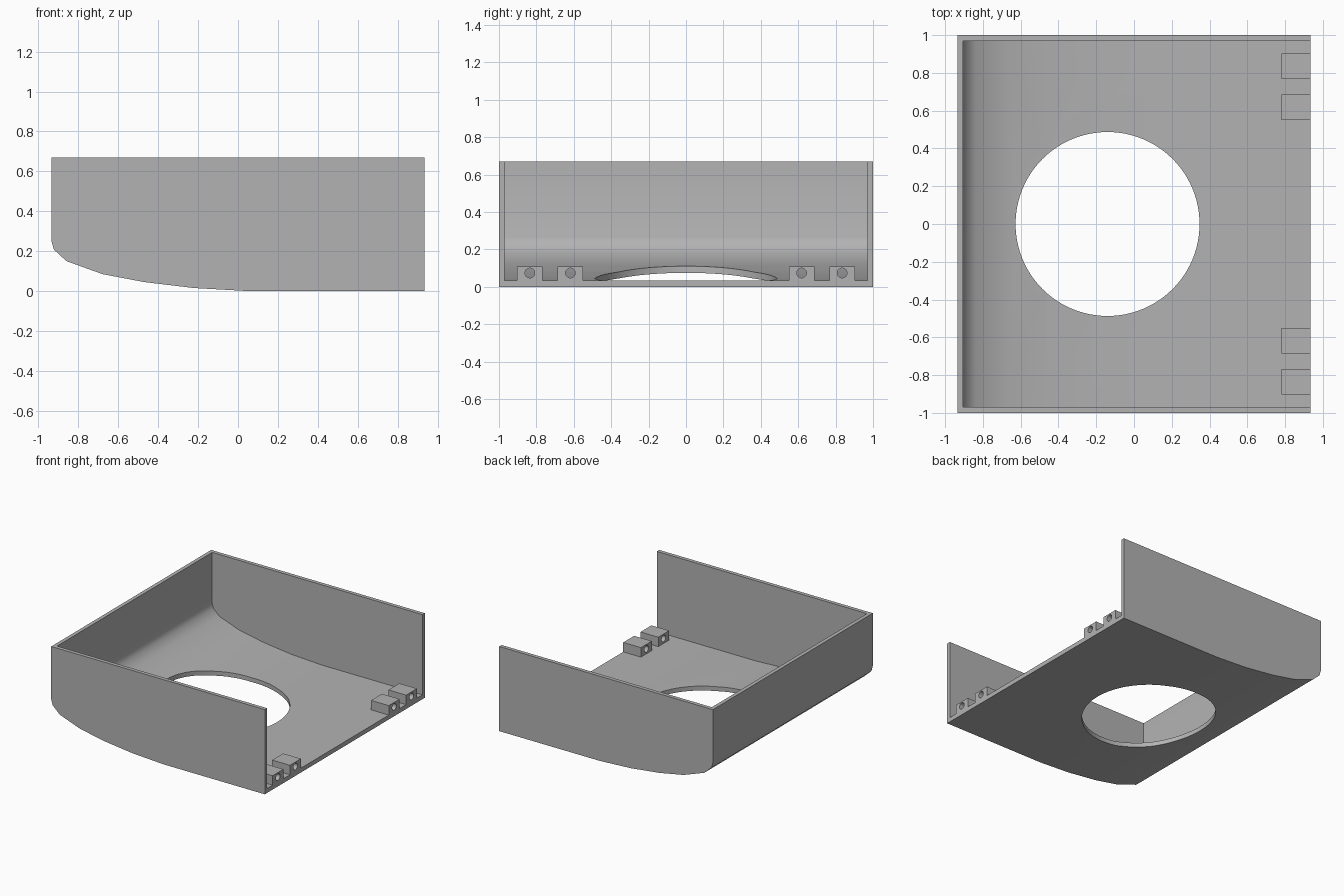
import bpy, bmesh, math
from mathutils import Matrix

if "Cube" in bpy.data.objects:
    bpy.data.objects.remove(bpy.data.objects["Cube"])

grey = bpy.data.materials.new("plain grey")
grey.use_nodes = True
grey.diffuse_color = (0.45, 0.45, 0.45, 1)
grey.node_tree.nodes["Principled BSDF"].inputs["Base Color"].default_value = (0.45, 0.45, 0.45, 1)


def add_object(name, bm):
    bmesh.ops.recalc_face_normals(bm, faces=bm.faces)
    mesh = bpy.data.meshes.new(name)
    bm.to_mesh(mesh)
    bm.free()
    mesh.materials.append(grey)
    obj = bpy.data.objects.new(name, mesh)
    bpy.context.collection.objects.link(obj)
    return obj


def extrude_profile(name, points, half_width):
    """Sweep an x-z outline across the width."""
    bm = bmesh.new()
    face = bm.faces.new([bm.verts.new((x, -half_width, z)) for x, z in points])
    ext = bmesh.ops.extrude_face_region(bm, geom=[face])["geom"]
    verts = [v for v in ext if isinstance(v, bmesh.types.BMVert)]
    bmesh.ops.translate(bm, verts=verts, vec=(0, 2 * half_width, 0))
    return add_object(name, bm)


def cylinder(name, radius, depth, sides, matrix):
    bm = bmesh.new()
    bmesh.ops.create_cone(bm, cap_ends=True, segments=sides, radius1=radius,
                          radius2=radius, depth=depth, matrix=matrix)
    return add_object(name, bm)


def box(name, low, high):
    bm = bmesh.new()
    size = [b - a for a, b in zip(low, high)]
    mid = [(a + b) / 2 for a, b in zip(low, high)]
    bmesh.ops.create_cube(bm, size=1, matrix=Matrix.Translation(mid) @ Matrix.Diagonal((*size, 1)))
    return add_object(name, bm)


def cut(obj, cutter):
    """Subtract the cutter, bake the result and remove the cutter."""
    mod = obj.modifiers.new("cut", "BOOLEAN")
    mod.operation = "DIFFERENCE"
    mod.solver = "EXACT"
    mod.object = cutter
    bpy.context.view_layer.objects.active = obj
    bpy.ops.object.modifier_apply(modifier=mod.name)
    bpy.data.objects.remove(cutter)


def smooth(obj):
    bpy.ops.object.select_all(action="DESELECT")
    obj.select_set(True)
    bpy.context.view_layer.objects.active = obj
    bpy.ops.object.shade_smooth_by_angle(angle=math.radians(30))


# Tray: curved outer hull, hollowed out and open on one side
outer = [(-0.935, 0.67), (-0.935, 0.25), (-0.923, 0.208), (-0.86, 0.15), (-0.68, 0.085),
         (-0.47, 0.045), (-0.22, 0.015), (0.05, 0), (0.935, 0), (0.935, 0.67)]
inner = [(-0.905, 0.8), (-0.905, 0.265), (-0.893, 0.228), (-0.84, 0.18), (-0.67, 0.119),
         (-0.463, 0.079), (-0.217, 0.049), (0.05, 0.035), (1.1, 0.035), (1.1, 0.8)]
tray = extrude_profile("tray", outer, 1)
cut(tray, extrude_profile("tray_hollow", inner, 0.97))

# Round opening through the floor
cut(tray, cylinder("floor_opening", 0.487, 1, 96, Matrix.Translation((-0.14, 0, 0))))
smooth(tray)

# Hinge blocks with pin holes along the open edge
for side, label in ((1, "left"), (-1, "right")):
    for y, place in ((0.835, "outer"), (0.618, "inner")):
        block = box(f"{label}_{place}_hinge_block", (0.78, side * y - 0.068, 0.035),
                    (0.935, side * y + 0.068, 0.11))
        pin = Matrix.Translation((0.86, side * y, 0.074)) @ Matrix.Rotation(math.pi / 2, 4, "Y")
        cut(block, cylinder("pin_hole", 0.026, 0.4, 32, pin))
        smooth(block)
